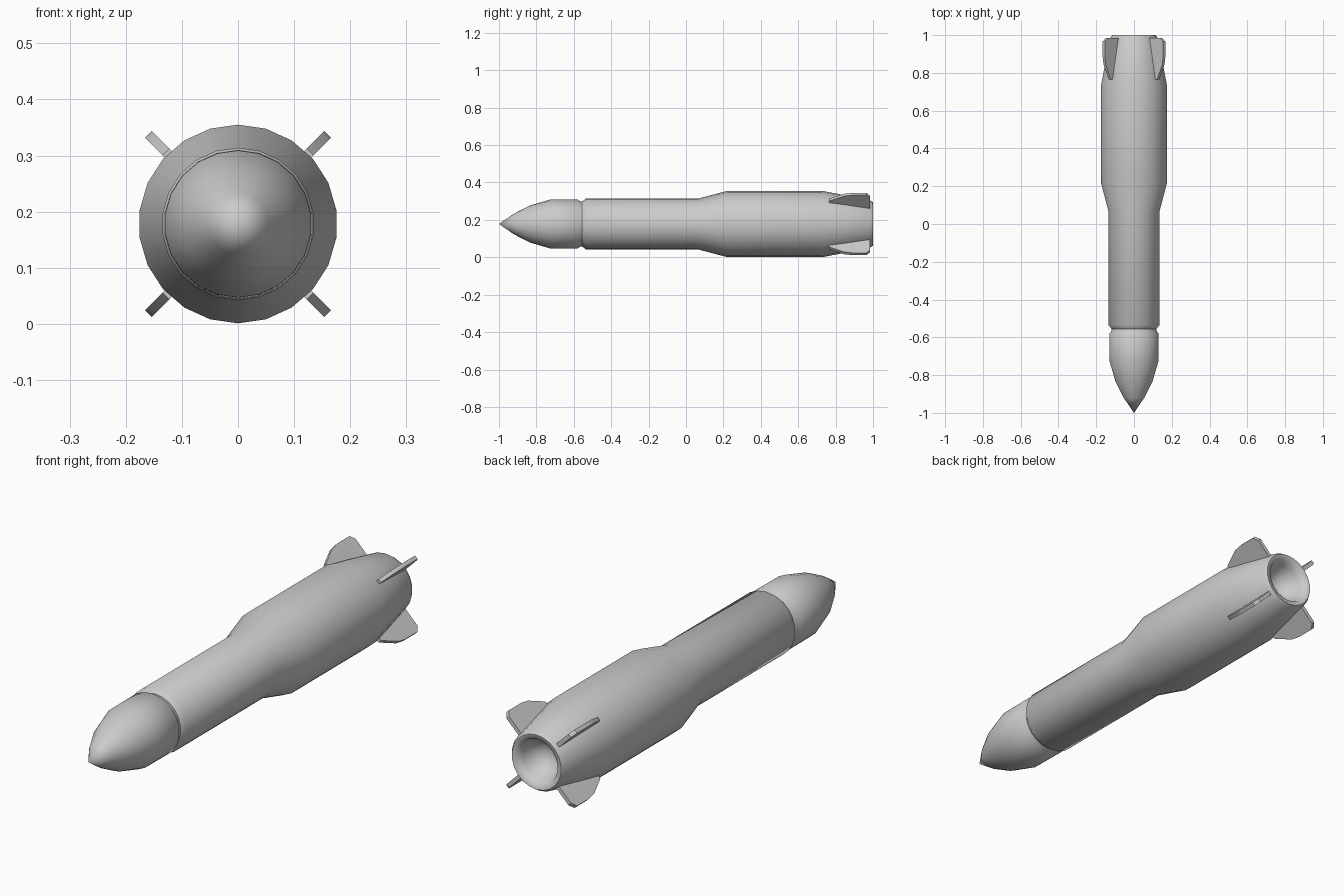
import bpy, bmesh, math
from mathutils import Vector

cube = bpy.data.objects.get("Cube")
if cube:
    bpy.data.objects.remove(cube, do_unlink=True)

AXIS_Z = 0.178
SIDES = 22

grey = bpy.data.materials.new("plain grey")
grey.use_nodes = True
COLOUR = (0.6, 0.6, 0.6, 1)
grey.diffuse_color = COLOUR
grey.node_tree.nodes["Principled BSDF"].inputs["Base Color"].default_value = COLOUR


def finish(bm, name, angle):
    bmesh.ops.recalc_face_normals(bm, faces=bm.faces)
    mesh = bpy.data.meshes.new(name)
    bm.to_mesh(mesh)
    bm.free()
    mesh.materials.append(grey)
    obj = bpy.data.objects.new(name, mesh)
    bpy.context.collection.objects.link(obj)
    bpy.ops.object.select_all(action='DESELECT')
    obj.select_set(True)
    bpy.context.view_layer.objects.active = obj
    bpy.ops.object.shade_smooth_by_angle(angle=math.radians(angle))
    return obj


def lathe(name, profile, angle):
    """Revolve (y, radius) pairs around the long axis."""
    bm = bmesh.new()
    verts = [bm.verts.new((0, y, AXIS_Z + r)) for y, r in profile]
    edges = [bm.edges.new(pair) for pair in zip(verts, verts[1:])]
    bmesh.ops.spin(bm, geom=verts + edges, cent=(0, 0, AXIS_Z), axis=(0, 1, 0),
                   angle=math.tau, steps=SIDES, use_merge=False)
    bmesh.ops.remove_doubles(bm, verts=bm.verts, dist=0.0005)
    return finish(bm, name, angle)


# Pointed nose and the recessed neck behind it
lathe("nose_cone", [(-1, 0), (-0.92, 0.055), (-0.835, 0.099), (-0.725, 0.131),
                    (-0.58, 0.132), (-0.565, 0.12), (-0.55, 0.12)], 50)

# Slim front tube, flared rear body and hollow tail
lathe("body", [(-0.555, 0.12), (-0.535, 0.136), (0.065, 0.136), (0.22, 0.177),
               (0.73, 0.177), (0.85, 0.154), (0.985, 0.126), (1, 0.116),
               (0.997, 0.097), (0.97, 0.086), (0.93, 0.07), (0.9, 0.04), (0.89, 0)], 60)

# Four diagonal tail fins, outline given as (y, radius)
OUTLINE = [(0.765, 0.165), (0.765, 0.182), (0.845, 0.22), (0.885, 0.226),
           (0.965, 0.226), (0.985, 0.205), (0.985, 0.11)]
HALF = 0.0085
for name, turn in (("upper_left_fin", 45), ("upper_right_fin", 135),
                   ("lower_right_fin", 225), ("lower_left_fin", 315)):
    a = math.radians(turn)
    out = Vector((math.cos(a), 0, math.sin(a)))
    side = Vector((-math.sin(a), 0, math.cos(a)))
    bm = bmesh.new()
    base = Vector((0, 0, AXIS_Z)) - side * HALF
    face = bm.faces.new([bm.verts.new(base + out * r + Vector((0, y, 0)))
                         for y, r in OUTLINE])
    grown = bmesh.ops.extrude_face_region(bm, geom=[face], use_keep_orig=True)
    bmesh.ops.translate(bm, vec=side * HALF * 2,
                        verts=[v for v in grown["geom"] if isinstance(v, bmesh.types.BMVert)])
    finish(bm, name, 40)
